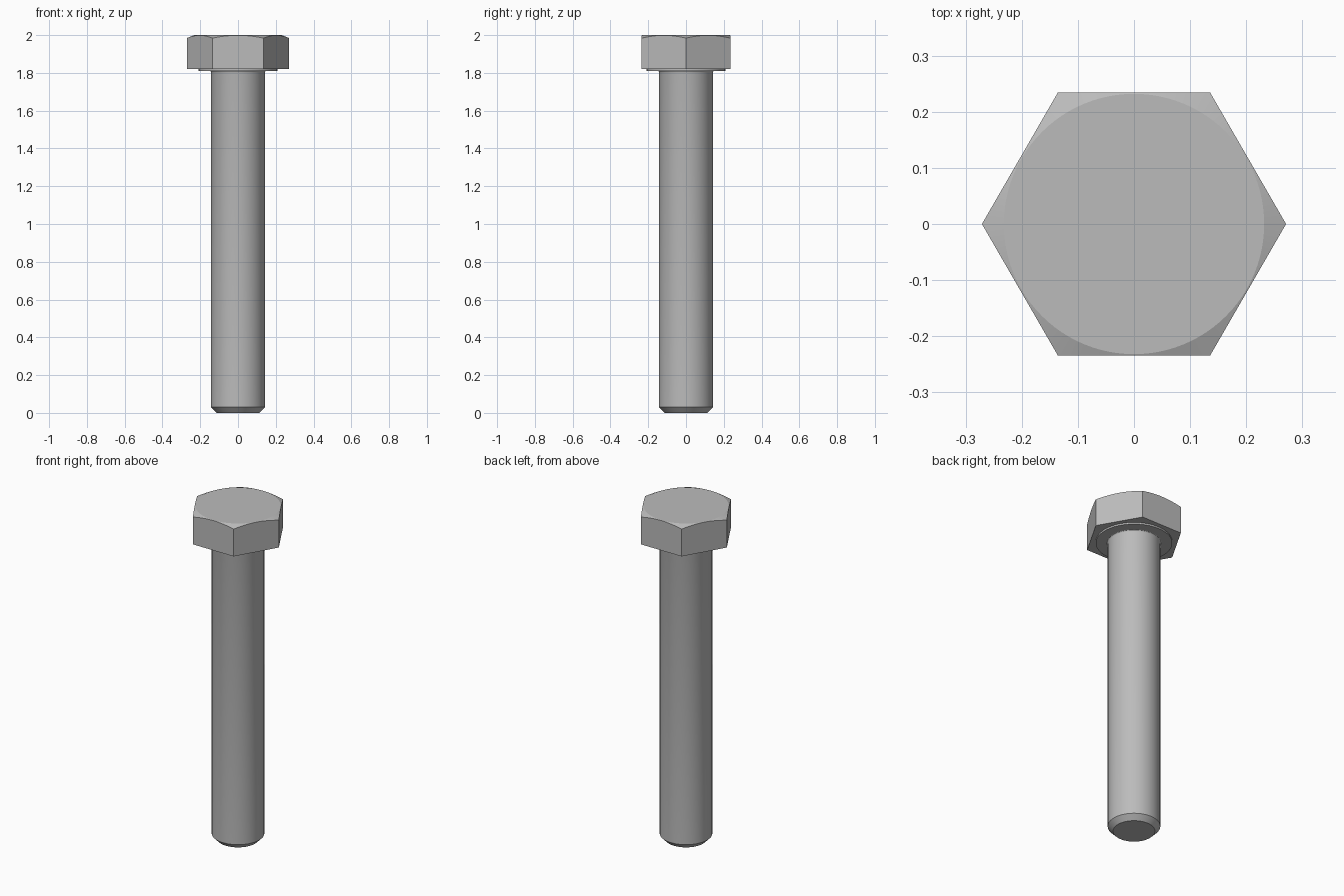
import bpy, bmesh
from math import cos, sin, pi, radians

cube = bpy.data.objects.get("Cube")
if cube:
    bpy.data.objects.remove(cube)

steel = bpy.data.materials.new("grey_steel")
steel.use_nodes = True
STEEL = (0.5, 0.5, 0.5, 1)
steel.diffuse_color = STEEL
steel.node_tree.nodes["Principled BSDF"].inputs["Base Color"].default_value = STEEL


def lathe(name, profile, sides):
    """Closed solid of revolution about z from (radius, height) points, bottom to top."""
    bm = bmesh.new()
    rings = [[bm.verts.new((r * cos(2 * pi * i / sides), r * sin(2 * pi * i / sides), z))
              for i in range(sides)] for r, z in profile]
    for low, high in zip(rings, rings[1:]):
        for i in range(sides):
            j = (i + 1) % sides
            bm.faces.new((low[i], low[j], high[j], high[i]))
    bm.faces.new(rings[0][::-1])
    bm.faces.new(rings[-1])
    mesh = bpy.data.meshes.new(name)
    bm.to_mesh(mesh)
    bm.free()
    mesh.materials.append(steel)
    obj = bpy.data.objects.new(name, mesh)
    bpy.context.collection.objects.link(obj)
    return obj


def activate(obj):
    bpy.ops.object.select_all(action="DESELECT")
    obj.select_set(True)
    bpy.context.view_layer.objects.active = obj


R = 0.143           # shank radius
FILLET = 0.008      # rounding where the shank meets the head
SEAT = 1.81         # underside of the washer face

# Shank with chamfered tip and a small fillet under the head
fillet = [(R + FILLET * (1 - cos(a)), SEAT - FILLET * (1 - sin(a)))
          for a in (radians(d) for d in (0, 30, 60, 90))]
shank = lathe("shank", [(0.114, 0), (R, 0.03)] + fillet + [(R + FILLET, 1.85)], 96)

# Round washer face under the head
washer = lathe("washer_face", [(0.208, SEAT), (0.208, 1.83)], 96)

# Hexagonal head, its top corners trimmed by a shallow cone
head = lathe("hex_head", [(0.271, 1.82), (0.271, 2.0)], 6)
cone = lathe("chamfer_cutter", [(0.31, 1.7), (0.31, 1.968), (0.232, 2.0)], 96)
cut = head.modifiers.new("chamfer", "BOOLEAN")
cut.operation = "INTERSECT"
cut.solver = "EXACT"
cut.object = cone
activate(head)
bpy.ops.object.modifier_apply(modifier=cut.name)
bpy.data.objects.remove(cone)

for part in (shank, washer, head):
    activate(part)
    bpy.ops.object.shade_smooth_by_angle(angle=radians(20 if part is head else 30))
